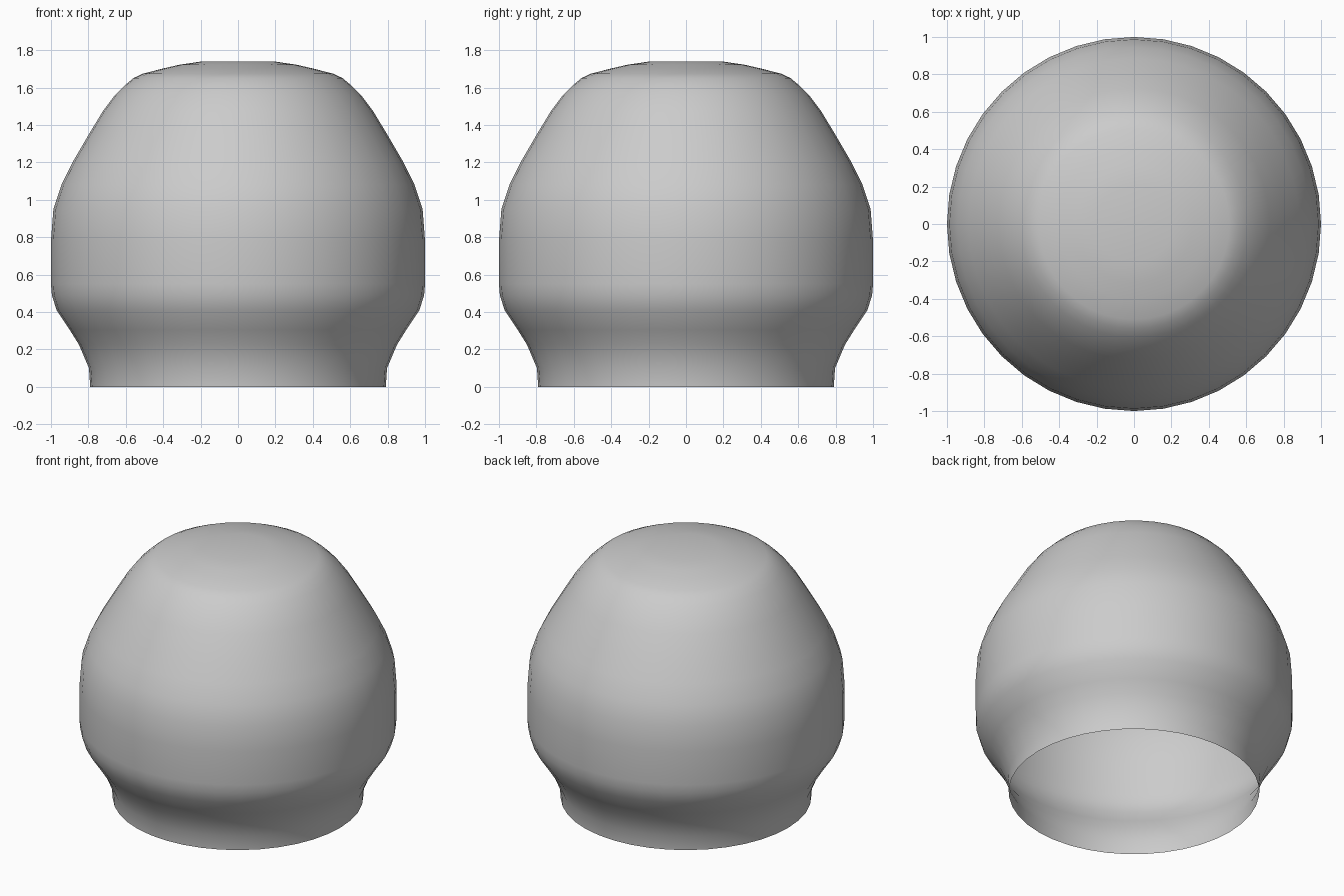
import bpy, bmesh, math

if "Cube" in bpy.data.objects:
    bpy.data.objects.remove(bpy.data.objects["Cube"])

# Dome profile as (radius, height), from open rim to crown
PROFILE = [(0.79, 0), (0.797, 0.10), (0.85, 0.225), (0.90, 0.305), (0.97, 0.41),
           (0.995, 0.49), (1.0, 0.55), (1.0, 0.78), (0.987, 0.95), (0.944, 1.08),
           (0.885, 1.20), (0.805, 1.337), (0.725, 1.47), (0.66, 1.557), (0.607, 1.61),
           (0.56, 1.65), (0.51, 1.674), (0.40, 1.702), (0.313, 1.722),
           (0.206, 1.738), (0, 1.74)]
SIDES = 40

# Spin the profile into a thin shell, open at the bottom
bm = bmesh.new()
verts = [bm.verts.new((r, 0, z)) for r, z in PROFILE]
edges = [bm.edges.new(pair) for pair in zip(verts, verts[1:])]
bmesh.ops.spin(bm, geom=verts + edges, cent=(0, 0, 0), axis=(0, 0, 1),
               angle=2 * math.pi, steps=SIDES, use_duplicate=False)
bmesh.ops.remove_doubles(bm, verts=bm.verts, dist=0.0005)
bmesh.ops.recalc_face_normals(bm, faces=bm.faces)

# Make sure the shell faces outward
if sum(f.normal.dot(f.calc_center_median()) for f in bm.faces) < 0:
    bmesh.ops.reverse_faces(bm, faces=bm.faces)

mesh = bpy.data.meshes.new("dome_shell")
bm.to_mesh(mesh)
bm.free()
mesh.shade_smooth()
dome = bpy.data.objects.new("dome_shell", mesh)
bpy.context.collection.objects.link(dome)
